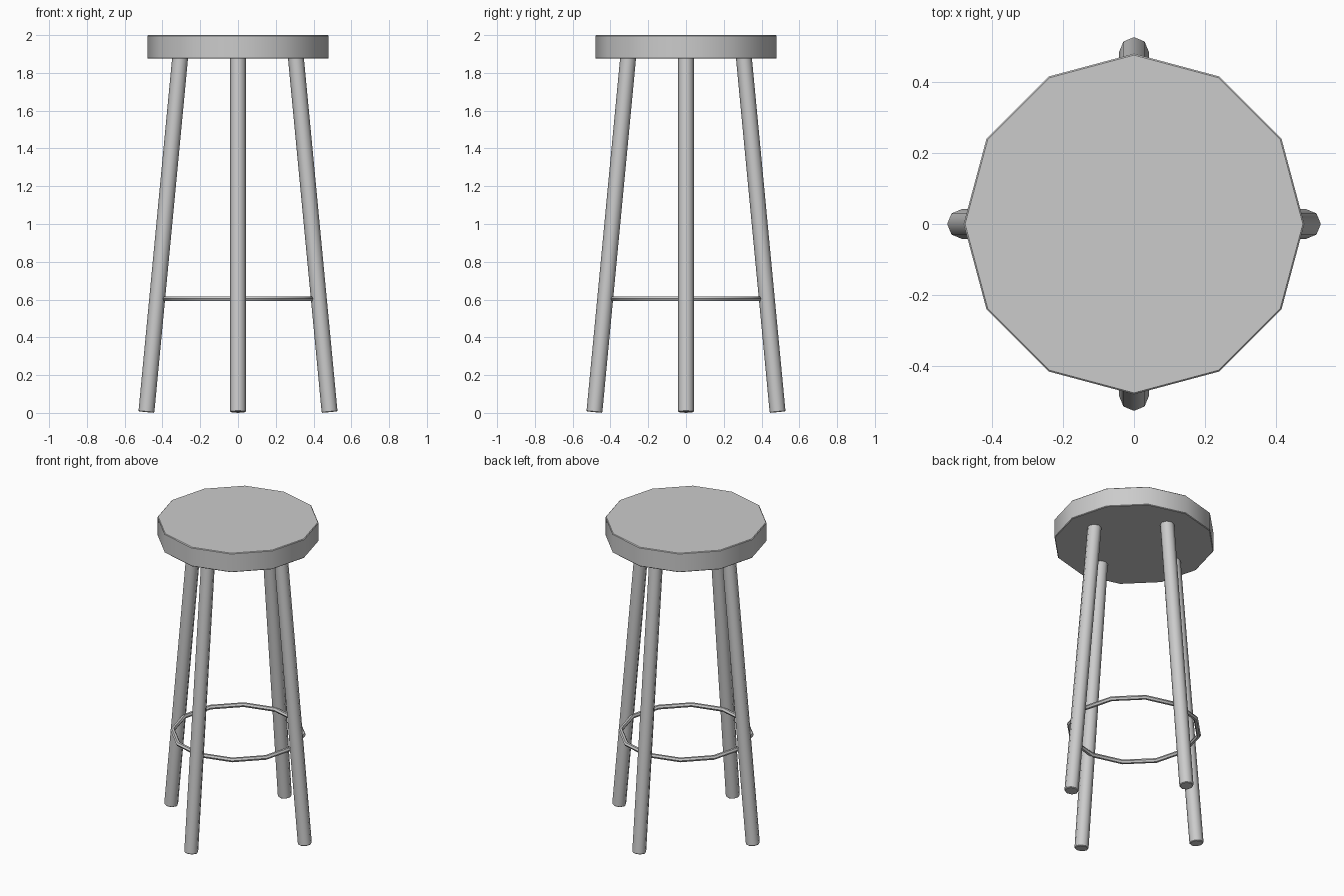
import bpy
from math import cos, sin, pi
from mathutils import Vector

if "Cube" in bpy.data.objects:
    bpy.data.objects.remove(bpy.data.objects["Cube"])


def bevel(obj, width):
    mod = obj.modifiers.new("soft_edges", 'BEVEL')
    mod.width = width
    mod.segments = 1
    mod.limit_method = 'ANGLE'
    mod.angle_limit = 1.0


def smooth():
    bpy.ops.object.shade_smooth_by_angle(angle=0.9)


# Seat: twelve-sided disc
bpy.ops.mesh.primitive_cylinder_add(vertices=12, radius=0.48, depth=0.125,
                                    location=(0, 0, 1.9375))
seat = bpy.context.object
seat.name = "seat"
smooth()
bevel(seat, 0.004)

# Four splayed legs, square-cut across their own axis
for i, name in enumerate(("right_leg", "back_leg", "left_leg", "front_leg")):
    a = i * pi / 2
    out = Vector((cos(a), sin(a), 0))
    foot = out * 0.485 + Vector((0, 0, 0.004))
    top = out * 0.306 + Vector((0, 0, 1.885))
    axis = top - foot
    bpy.ops.mesh.primitive_cylinder_add(vertices=8, radius=0.042,
                                        depth=axis.length,
                                        location=(foot + top) / 2)
    leg = bpy.context.object
    leg.name = name
    leg.rotation_mode = 'QUATERNION'
    leg.rotation_quaternion = Vector((0, 0, 1)).rotation_difference(axis)
    smooth()
    bevel(leg, 0.004)

# Foot ring joining the legs
bpy.ops.mesh.primitive_torus_add(major_segments=12, minor_segments=6,
                                 major_radius=0.39, minor_radius=0.014,
                                 location=(0, 0, 0.605))
bpy.context.object.name = "foot_ring"
smooth()
